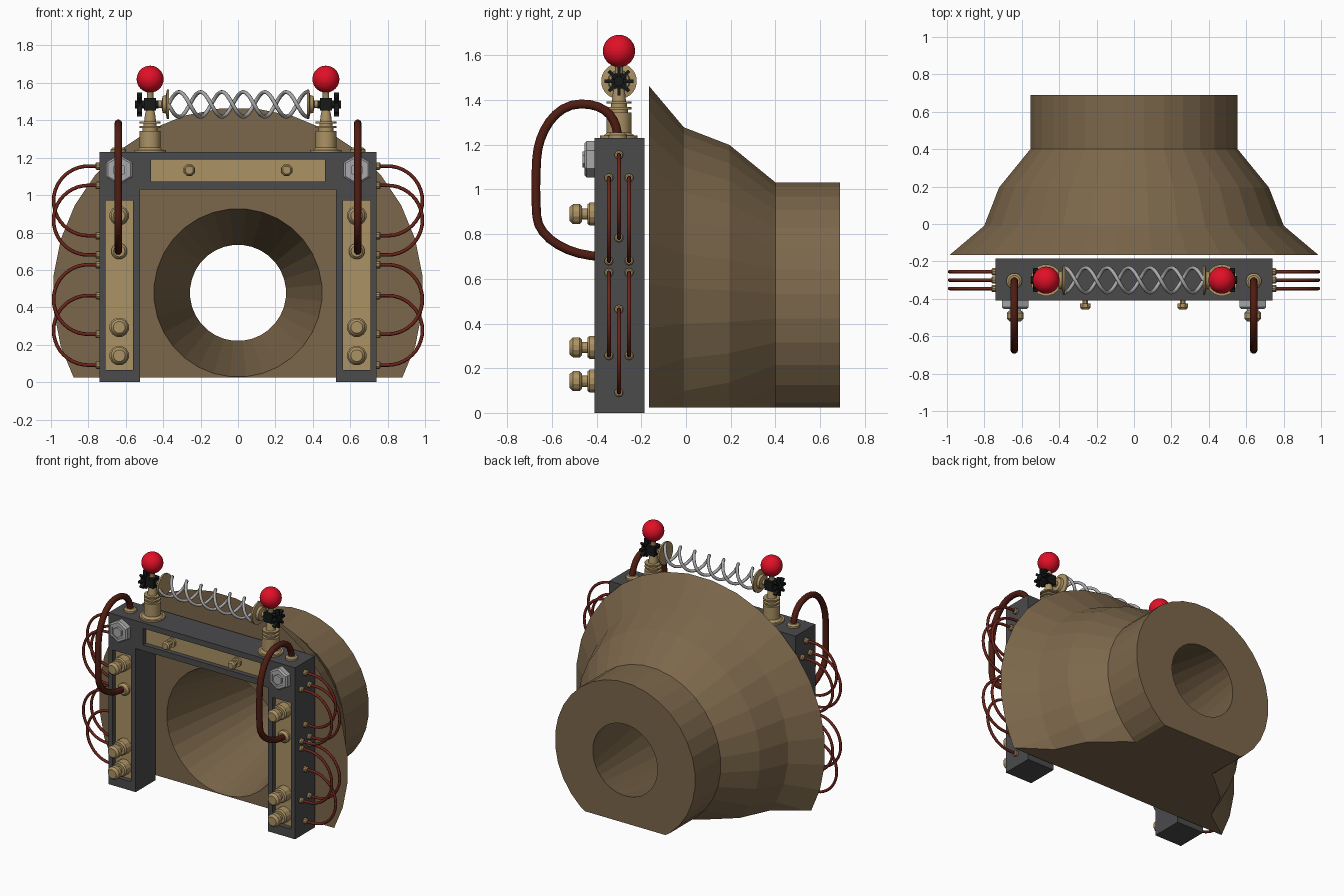
import bpy, bmesh
from math import sin, cos, pi, radians
from mathutils import Vector, Matrix

if "Cube" in bpy.data.objects:
    bpy.data.objects.remove(bpy.data.objects["Cube"])


def material(name, rgb):
    m = bpy.data.materials.new(name)
    m.diffuse_color = (*rgb, 1)
    m.use_nodes = True
    m.node_tree.nodes["Principled BSDF"].inputs["Base Color"].default_value = m.diffuse_color
    return m


BODY = material("brown_body", (0.20, 0.135, 0.07))
BRASS = material("brass", (0.41, 0.29, 0.13))
IRON = material("dark_iron", (0.07, 0.07, 0.073))
STEEL = material("steel", (0.40, 0.40, 0.41))
HOSE = material("dark_hose", (0.08, 0.012, 0.006))
PIPE = material("red_pipe", (0.15, 0.018, 0.01))
RED = material("red_ball", (0.75, 0.005, 0.02))
BLACK = material("black", (0.008, 0.01, 0.009))


def add(name, bm, mat, smooth=None):
    bmesh.ops.recalc_face_normals(bm, faces=bm.faces)
    me = bpy.data.meshes.new(name)
    bm.to_mesh(me)
    bm.free()
    me.materials.append(mat)
    ob = bpy.data.objects.new(name, me)
    bpy.context.collection.objects.link(ob)
    bpy.ops.object.select_all(action='DESELECT')
    ob.select_set(True)
    bpy.context.view_layer.objects.active = ob
    if smooth:
        bpy.ops.object.shade_smooth_by_angle(angle=radians(smooth))
    return ob


def box(name, lo, hi, mat):
    lo, hi = Vector(lo), Vector(hi)
    bm = bmesh.new()
    bmesh.ops.create_cube(bm, size=1, matrix=Matrix.Translation((lo + hi) / 2)
                          @ Matrix.Diagonal((*(hi - lo), 1)))
    return add(name, bm, mat)


def revolve(profile, seg, loop=False):
    """bmesh of (radius, height) points spun about z, capped or looped."""
    bm = bmesh.new()
    rings = [[bm.verts.new((r * cos(2 * pi * (i + .5) / seg), r * sin(2 * pi * (i + .5) / seg), h))
              for i in range(seg)] for r, h in profile]
    pairs = list(zip(rings, rings[1:])) + ([(rings[-1], rings[0])] if loop else [])
    for a, b in pairs:
        for i in range(seg):
            j = (i + 1) % seg
            bm.faces.new((a[i], a[j], b[j], b[i]))
    if not loop:
        bm.faces.new(rings[0])
        bm.faces.new(rings[-1])
    return bm


def lathe(name, profile, loc, axis, mat, seg=20, smooth=35):
    bm = revolve(profile, seg)
    rot = Vector(axis).to_track_quat('Z', 'Y').to_matrix().to_4x4()
    bm.transform(Matrix.Translation(loc) @ rot)
    return add(name, bm, mat, smooth)


def tube(name, points, radius, mat, bezier=False, res=2):
    cu = bpy.data.curves.new(name, 'CURVE')
    cu.dimensions = '3D'
    cu.bevel_depth, cu.bevel_resolution, cu.use_fill_caps = radius, res, True
    cu.resolution_u = 8
    sp = cu.splines.new('BEZIER' if bezier else 'POLY')
    target = sp.bezier_points if bezier else sp.points
    target.add(len(points) - 1)
    for p, q in zip(target, points):
        if bezier:
            co, tan = Vector(q[0]), Vector(q[1])
            p.co, p.handle_left, p.handle_right = co, co - tan, co + tan
        else:
            p.co = (*q, 1)
    cu.materials.append(mat)
    ob = bpy.data.objects.new(name, cu)
    bpy.context.collection.objects.link(ob)
    bpy.ops.object.select_all(action='DESELECT')
    ob.select_set(True)
    bpy.context.view_layer.objects.active = ob
    bpy.ops.object.convert(target='MESH')
    bpy.ops.object.shade_smooth_by_angle(angle=radians(50))


# Flared body with conical bore, cut flat underneath
bm = revolve([(.45, -.165), (.99, -.165), (.805, -.01), (.725, .195),
              (.557, .40), (.557, .69), (.257, .69)], 32, loop=True)
bm.transform(Matrix.Translation((0, 0, .4775)) @ Matrix.Rotation(pi / 2, 4, 'X')
             @ Matrix.Diagonal((1, 1, -1, 1)))
cut = bmesh.ops.bisect_plane(bm, geom=bm.verts[:] + bm.edges[:] + bm.faces[:],
                             plane_co=(0, 0, .025), plane_no=(0, 0, 1), clear_inner=True)
bmesh.ops.holes_fill(bm, edges=[e for e in bm.edges if e.is_boundary], sides=0)
add("flared_body", bm, BODY)

# Portal frame
bm = bmesh.new()
outline = [(-.74, 0), (-.525, 0), (-.525, 1.03), (.525, 1.03),
           (.525, 0), (.74, 0), (.74, 1.23), (-.74, 1.23)]
face = bm.faces.new([bm.verts.new((x, -.41, z)) for x, z in outline])
ext = bmesh.ops.extrude_face_region(bm, geom=[face])
bmesh.ops.translate(bm, vec=(0, .225, 0), verts=[v for v in ext['geom'] if isinstance(v, bmesh.types.BMVert)])
if not face.is_valid or len(bm.faces) < 10:
    bmesh.ops.holes_fill(bm, edges=[e for e in bm.edges if e.is_boundary], sides=0)
frame = add("portal_frame", bm, IRON)

# Recesses in the frame, each with a brass panel
for part, x0, x1, z0, z1 in (("left_leg", -.708, -.562, .065, .97), ("right_leg", .562, .708, .065, .97),
                             ("lintel", -.465, .465, 1.072, 1.19)):
    cutter = box("recess_cutter", (x0, -.5, z0), (x1, -.37, z1), IRON)
    cutter.hide_render = True
    mod = frame.modifiers.new("recess", 'BOOLEAN')
    mod.operation, mod.object, mod.solver = 'DIFFERENCE', cutter, 'EXACT'
    bpy.context.view_layer.objects.active = frame
    bpy.ops.object.modifier_apply(modifier=mod.name)
    bpy.data.objects.remove(cutter)
    box(part + "_panel", (x0, -.376, z0), (x1, -.36, z1), BRASS)

BOLT = [(.053, 0), (.053, .055), (.045, .065), (.026, .065), (.026, .09), (.036, .09),
        (.046, .10), (.046, .13), (.032, .145)]
SMALL_BOLT = [(.034, 0), (.034, .015), (.016, .015), (.016, .05), (.031, .05), (.031, .07), (.022, .08)]
POST = [(.085, 0), (.085, .012), (.07, .012), (.06, .02), (.056, .025), (.056, .115), (.04, .115),
        (.04, .13), (.056, .13), (.056, .14), (.036, .14), (.036, .155), (.056, .155), (.056, .165),
        (.032, .165), (.028, .20), (.022, .225), (.03, .24), (.03, .28), (.018, .285), (.018, .32), (.028, .335)]
AXIS_Z, MID_Y = 1.485, -.30

for s, side in ((-1, "left"), (1, "right")):
    # Bolts and nuts on the front
    for z in (.89, .293, .142):
        lathe(side + "_leg_bolt", BOLT, (s * .635, -.376, z), (0, -1, 0), BRASS, 12, 25)
    lathe(side + "_lintel_bolt", SMALL_BOLT, (s * .26, -.376, 1.133), (0, -1, 0), BRASS, 8, 25)
    lathe(side + "_hex_nut", [(.081, 0), (.081, .036), (.07, .046), (.052, .046), (.052, .04), (.036, .04),
                              (.036, .055)], (s * .635, -.409, 1.135), (0, -1, 0), STEEL, 6, 25)

    # Large hose with collars
    tube(side + "_hose", [((s * .64, -.305, 1.22), (0, 0, .09)), ((s * .64, -.47, 1.383), (0, -.12, 0)),
                          ((s * .64, -.668, 1.14), (0, -.006, -.11)), ((s * .64, -.668, .88), (0, .006, -.10)),
                          ((s * .64, -.37, .70), (0, .15, 0))], .021, HOSE, True, 3)
    lathe(side + "_hose_top_collar", [(.042, 0), (.042, .015), (.03, .025)],
          (s * .64, -.305, 1.229), (0, 0, 1), BRASS)
    lathe(side + "_hose_front_collar", [(.043, 0), (.043, .015), (.03, .03)],
          (s * .635, -.376, .70), (0, -1, 0), BRASS)

    # Looping side pipes with fittings
    for y, top in ((-.345, 1.052), (-.255, 1.052), (-.345, .628), (-.255, .628), (-.30, 1.155), (-.30, .463)):
        zc = top - .186
        arc = [(s * (.80 + .186 * sin(pi * i / 20)), y, zc + .186 * cos(pi * i / 20)) for i in range(21)]
        tube(side + "_side_pipe", [(s * .735, y, top)] + arc + [(s * .735, y, top - .372)], .0095, PIPE)
        for z in (top, top - .372):
            lathe(side + "_pipe_fitting", [(.02, 0), (.02, .018), (.014, .024)],
                  (s * .739, y, z), (s, 0, 0), BRASS, 10)

    # Terminal post and red ball
    lathe(side + "_terminal_post", POST, (s * .47, MID_Y, 1.229), (0, 0, 1), BRASS, 20)
    bm = bmesh.new()
    bmesh.ops.create_uvsphere(bm, u_segments=32, v_segments=16, radius=.072,
                              matrix=Matrix.Translation((s * .47, MID_Y, 1.62)))
    add(side + "_red_ball", bm, RED, 60)

    # Black clamp: axle, hub block and spoked wheel
    lathe(side + "_clamp_axle", [(.022, 0), (.022, .125)], (s * .425, MID_Y, AXIS_Z), (s, 0, 0), BLACK, 12)
    box(side + "_clamp_block", (s * .47 - .032, MID_Y - .034, AXIS_Z - .034),
        (s * .47 + .032, MID_Y + .034, AXIS_Z + .034), BLACK)
    bm = bmesh.new()
    for i in range(4):
        bmesh.ops.create_cube(bm, size=1, matrix=Matrix.Translation((s * .527, MID_Y, AXIS_Z))
                              @ Matrix.Rotation(i * pi / 4, 4, 'X') @ Matrix.Diagonal((.026, .015, .128, 1)))
    add(side + "_clamp_wheel", bm, BLACK)

    # Brass coil end disc
    lathe(side + "_coil_disc", [(.08, 0), (.08, .012), (.05, .018), (.045, .035), (.02, .04), (.02, .07)],
          (s * .368, MID_Y, AXIS_Z), (s, 0, 0), BRASS, 24)

# Double helix coil between the discs
N = 100
for k in range(2):
    pts = []
    for i in range(N + 1):
        a = 2 * pi * 3.25 * i / N + k * pi
        pts.append((-.372 + .744 * i / N, MID_Y + .066 * cos(a), AXIS_Z + .066 * sin(a)))
    tube("coil_%d" % (k + 1), pts, .0105, STEEL)
